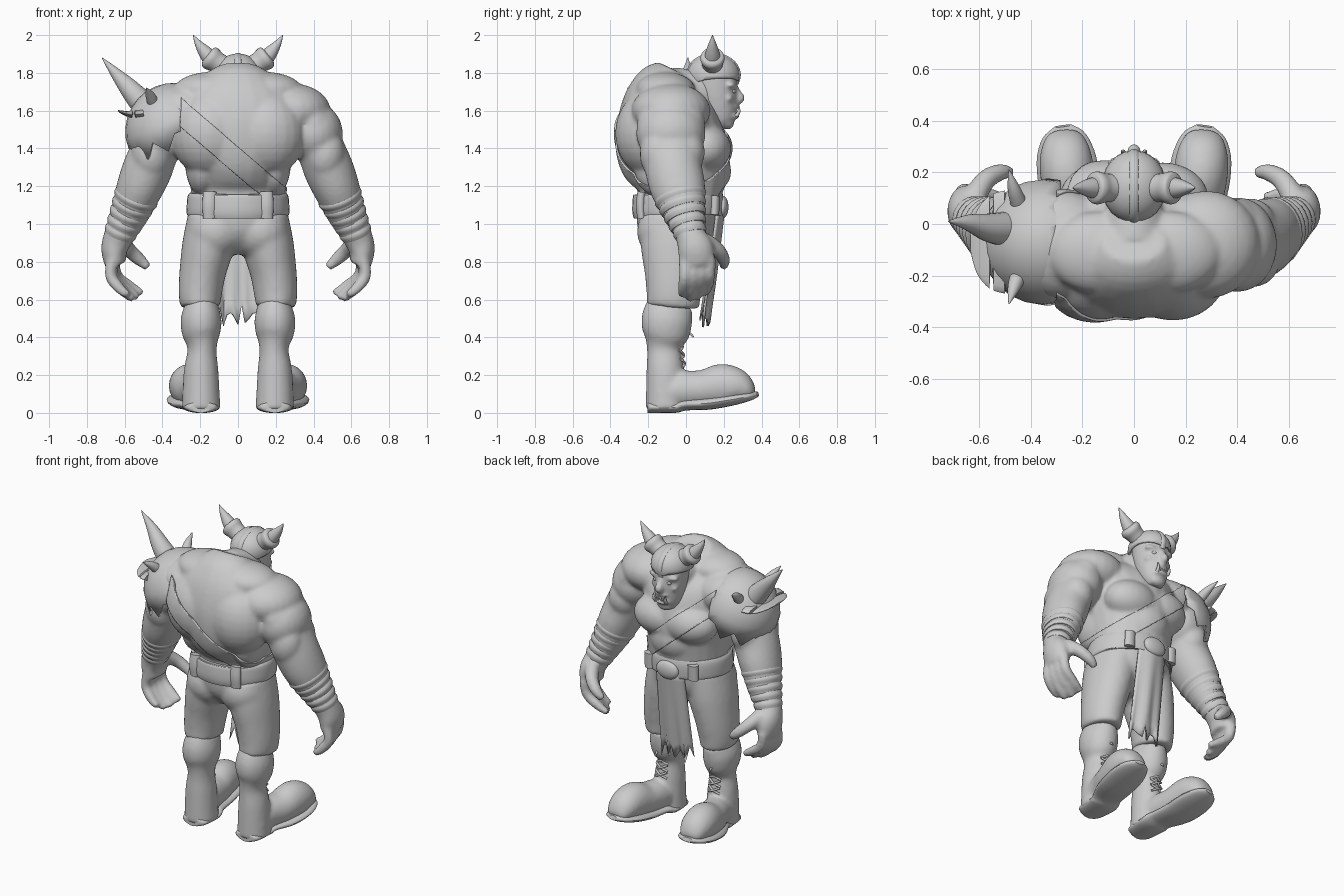
import bpy, bmesh, math
from mathutils import Vector, Matrix

if "Cube" in bpy.data.objects:
    bpy.data.objects.remove(bpy.data.objects["Cube"])

SIDES = (1, -1)
grey = bpy.data.materials.new("clay_grey")
grey.use_nodes = True
grey.diffuse_color = (0.6, 0.6, 0.6, 1)
grey.node_tree.nodes["Principled BSDF"].inputs["Base Color"].default_value = grey.diffuse_color


def spline(points, steps):
    """Smooth interpolation through the control rings."""
    pts = [points[0]] + list(points) + [points[-1]]
    out = []
    for a, b, c, d in zip(pts, pts[1:], pts[2:], pts[3:]):
        for k in range(steps):
            t = k / steps
            out.append([q + t * ((r - p) / 2 + t * (p - 2.5 * q + 2 * r - s / 2
                        + t * (3 * q - p - 3 * r + s) / 2)) for p, q, r, s in zip(a, b, c, d)])
    return out + [list(points[-1])]


def tube(bm, points, side=1, steps=4, seg=24):
    """Loft of elliptical rings; each point is x, y, z, width radius, depth radius."""
    rings = spline([(p[0] * side, *p[1:4], p[-1]) for p in points], steps)
    loops = []
    for i, (x, y, z, ra, rb) in enumerate(rings):
        before, after = rings[max(i - 1, 0)], rings[min(i + 1, len(rings) - 1)]
        t = (Vector(after[:3]) - Vector(before[:3])).normalized()
        u = (Vector((1, 0, 0)) - t * t.x).normalized()
        v = t.cross(u)
        ra, rb = max(ra, 0.002), max(rb, 0.002)
        angles = [math.tau * k / seg for k in range(seg)]
        loops.append([bm.verts.new(Vector((x, y, z)) + u * ra * math.cos(a) + v * rb * math.sin(a))
                      for a in angles])
    for low, high in zip(loops, loops[1:]):
        for k in range(seg):
            n = (k + 1) % seg
            bm.faces.new((low[k], low[n], high[n], high[k]))
    bm.faces.new(loops[0][::-1])
    bm.faces.new(loops[-1])


def ball(bm, centre, radii, side=1):
    place = Matrix.Translation((centre[0] * side, *centre[1:])) @ Matrix.Diagonal((*radii, 1))
    return bmesh.ops.create_uvsphere(bm, u_segments=24, v_segments=14, radius=1, matrix=place)["verts"]


def trim(bm, origin, normal):
    """Cut away everything on the side the normal points to."""
    bmesh.ops.bisect_plane(bm, geom=bm.verts[:] + bm.edges[:] + bm.faces[:],
                           plane_co=origin, plane_no=normal, clear_outer=True)


def finish(bm, name, voxel=0, thick=0):
    bmesh.ops.recalc_face_normals(bm, faces=bm.faces)
    for f in bm.faces:
        f.smooth = True
    for e in bm.edges:
        e.smooth = e.calc_face_angle(0) < 0.8
    mesh = bpy.data.meshes.new(name)
    bm.to_mesh(mesh)
    bm.free()
    mesh.materials.append(grey)
    obj = bpy.data.objects.new(name, mesh)
    bpy.context.collection.objects.link(obj)
    if voxel:
        fuse = obj.modifiers.new("fuse", "REMESH")
        fuse.mode, fuse.voxel_size, fuse.use_smooth_shade = "VOXEL", voxel, True
        soft = obj.modifiers.new("soften", "SMOOTH")
        soft.factor, soft.iterations = 0.5, 8
    if thick:
        shell = obj.modifiers.new("shell", "SOLIDIFY")
        shell.thickness, shell.offset = thick, 0
    return obj


# Upper body: torso, muscles, arms and hands fused together
bm = bmesh.new()
tube(bm, [(0, -.05, 1.0, .25, .21), (0, -.03, 1.17, .25, .225), (0, -.045, 1.3, .27, .275),
          (0, -.075, 1.42, .305, .29), (0, -.1, 1.55, .35, .27), (0, -.11, 1.66, .33, .225),
          (0, -.1, 1.75, .22, .165), (0, -.07, 1.82, .12, .085)])
tube(bm, [(0, -.06, 1.7, .13), (0, .06, 1.7, .11), (0, .16, 1.68, .08)])
ball(bm, (0, .1, 1.28), (.16, .13, .15))                # belly
for s in SIDES:
    ball(bm, (.15, -.19, 1.48), (.21, .185, .23), s)    # shoulder blade
    ball(bm, (.19, -.13, 1.32), (.09, .15, .17), s)     # back side muscle
    ball(bm, (.14, -.11, 1.71), (.2, .16, .095), s)     # neck muscle
    ball(bm, (.28, -.08, 1.6), (.21, .21, .145), s)     # shoulder bridge
    ball(bm, (.11, .1, 1.4), (.18, .14, .13), s)        # chest
    ball(bm, (.4, -.08, 1.48), (.155, .185, .165), s)   # shoulder
    ball(bm, (.45, .0, 1.38), (.1, .1, .12), s)         # upper arm front
    ball(bm, (.46, -.14, 1.37), (.105, .105, .14), s)   # upper arm back
    tube(bm, [(.3, -.09, 1.66, .1, .14), (.39, -.08, 1.54, .12, .18), (.43, -.08, 1.42, .125, .165),
              (.48, -.065, 1.29, .132, .152), (.525, -.04, 1.18, .122, .145), (.575, -.005, 1.05, .1, .11),
              (.625, .02, .95, .082, .08), (.655, .05, .87, .07, .095), (.65, .06, .79, .058, .092)], s)
    tube(bm, [(.62, .1, .91, .047), (.575, .17, .86, .04), (.52, .2, .81, .034), (.475, .2, .77, .022)], s)
    for k in range(4):                                  # fingers
        y = -.005 + .043 * k
        drop = .025 * abs(k - 1.3)
        tube(bm, [(.66, y, .82, .034), (.675 - .01 * k, y, .73, .032),
                  (.635 - .02 * k, y - .01, .65 + drop / 2, .03),
                  (.58 - .025 * k, y - .02, .59 + drop, .02)], s, seg=12)
body = finish(bm, "upper_body", voxel=.012)

# Diagonal chest strap cut from the body surface
bpy.context.view_layer.update()
skin = bpy.data.meshes.new_from_object(body.evaluated_get(bpy.context.evaluated_depsgraph_get()))
bm = bmesh.new()
bm.from_mesh(skin)
bpy.data.meshes.remove(skin)
tilt = Vector((.65, 0, .76))
trim(bm, tilt * .955, -tilt)
trim(bm, tilt * 1.07, tilt)
trim(bm, (0, 0, 1.1), (0, 0, -1))
for s in SIDES:
    trim(bm, (.3 * s, 0, 0), (s, 0, 0))
bm.normal_update()
for v, n in [(v, v.normal.copy()) for v in bm.verts]:
    v.co += n * .004
finish(bm, "chest_strap", thick=.01)

# Forearm wraps
bm = bmesh.new()
for s in SIDES:
    for k in range(5):
        t = k / 4
        c = Vector((.54 + .08 * t, -.03 + .05 * t, 1.14 - .18 * t))
        d = Vector((.35, .25, -.88)) * .026
        ra, rb = .12 - .032 * t, .14 - .05 * t
        tube(bm, [(*(c - d), ra * .92, rb * .92), (*c, ra, rb), (*(c + d), ra * .92, rb * .92)], s)
finish(bm, "forearm_wraps")

# Trousers
bm = bmesh.new()
tube(bm, [(0, -.05, .84, .12, .1), (0, -.05, .95, .25, .2), (0, -.045, 1.12, .25, .22)])
for s in SIDES:
    ball(bm, (.12, -.11, .96), (.15, .15, .15), s)
    tube(bm, [(.13, -.06, 1.03, .137, .185), (.16, -.06, .88, .137, .18), (.188, -.06, .74, .123, .16),
              (.2, -.065, .63, .115, .145), (.2, -.07, .56, .105, .14)], s)
finish(bm, "trousers", voxel=.014)

# Belt with loops and buckle
bm = bmesh.new()
tube(bm, [(0, -.045, 1.04, .262, .228), (0, -.045, 1.06, .272, .24), (0, -.04, 1.14, .268, .24),
          (0, -.04, 1.165, .255, .228)], seg=40)
for s in SIDES:
    tube(bm, [(.15, -.235, 1.03, .035, .022), (.15, -.24, 1.1, .038, .025), (.15, -.235, 1.17, .035, .022)], s)
    tube(bm, [(.16, .15, 1.05, .035, .025), (.16, .155, 1.15, .035, .025)], s)
ball(bm, (0, .195, 1.09), (.08, .03, .06))
finish(bm, "belt")

# Ragged loincloth
bm = bmesh.new()
cols, rows, grid = 12, 8, []
for i in range(rows + 1):
    t = i / rows
    row = []
    for j in range(cols + 1):
        w = j / cols - .5
        rag = (.04 * (j % 2) + .04 * math.sin(j * 2)) * t ** 6
        wave = .012 * math.sin(w * 14) * t
        row.append(bm.verts.new((w * (.2 + .03 * t), .205 - .085 * t + wave - .15 * w * w, 1.1 - .61 * t + rag)))
    grid.append(row)
for a, b in zip(grid, grid[1:]):
    for j in range(cols):
        bm.faces.new((a[j], a[j + 1], b[j + 1], b[j]))
finish(bm, "loincloth", thick=.012)

# Boots, soles and laces
for s, label in zip(SIDES, ("left", "right")):
    bm = bmesh.new()
    tube(bm, [(.19, -.08, .58, .085, .12), (.195, -.1, .5, .108, .135), (.195, -.105, .42, .102, .125),
              (.19, -.115, .34, .077, .092), (.195, -.11, .22, .092, .1), (.195, -.105, .02, .102, .109)], s)
    tube(bm, [(.2, -.14, .1, .09, .07), (.215, -.02, .12, .09, .1), (.24, .09, .125, .102, .102),
              (.258, .19, .143, .106, .117), (.265, .27, .138, .1, .097), (.27, .335, .11, .075, .055),
              (.272, .36, .1, .045, .025)], s)
    finish(bm, label + "_boot", voxel=.012)
    bm = bmesh.new()
    tube(bm, [(.195, -.205, .03, .05, .03), (.195, -.18, .03, .085, .03), (.195, -.06, .03, .098, .03),
              (.21, 0, .045, .095, .032), (.245, .12, .052, .115, .035), (.262, .25, .072, .116, .032),
              (.27, .34, .09, .085, .024), (.275, .38, .1, .035, .014)], s)
    finish(bm, label + "_sole")
    bm = bmesh.new()
    for k in range(5):
        z, y = .24 + .045 * k, -.01 - .006 * (k % 3)
        for flip in SIDES:
            tube(bm, [(.195 - .04 * flip, y - .01, z, .007), (.195, y + .004, z + .02, .007),
                      (.195 + .04 * flip, y - .01, z + .04, .007)], s, seg=8)
    tube(bm, [(.195, -.02, .42, .008), (.2, .02, .42, .007), (.2, .04, .4, .004)], s, seg=8)
    finish(bm, label + "_laces")

# Head with brow, nose and jaw
bm = bmesh.new()
tube(bm, [(0, .2, 1.51, .045, .045), (0, .19, 1.55, .075, .075), (0, .17, 1.63, .095, .105),
          (0, .155, 1.72, .105, .118), (0, .15, 1.82, .105, .115), (0, .14, 1.87, .08, .08)])
tube(bm, [(0, .255, 1.73, .018), (0, .275, 1.69, .021), (0, .285, 1.665, .027), (0, .262, 1.65, .022)])
ball(bm, (0, .22, 1.535), (.055, .035, .035))
ball(bm, (0, .25, 1.62), (.05, .03, .018))
ball(bm, (0, .25, 1.57), (.055, .035, .016))
for s in SIDES:
    ball(bm, (.05, .235, 1.735), (.055, .03, .02), s)
    ball(bm, (.06, .22, 1.665), (.035, .03, .025), s)
finish(bm, "head", voxel=.009)

bm = bmesh.new()
for s in SIDES:
    ball(bm, (.047, .248, 1.703), (.018, .014, .014), s)
finish(bm, "eyes")

bm = bmesh.new()
for s in SIDES:
    tube(bm, [(.04, .265, 1.57, .011), (.042, .28, 1.595, .009), (.045, .28, 1.625, .002)], s, seg=10)
    for k in range(2):
        x = .01 + .015 * k
        tube(bm, [(x, .27, 1.575, .007), (x, .275, 1.6, .003)], s, seg=8)
finish(bm, "teeth")

# Helmet cap with a peaked front and a raised ridge
bm = bmesh.new()
ball(bm, (0, .145, 1.785), (.12, .135, .112))
for s in SIDES:
    trim(bm, (0, .15, 1.74), (.25 * s, .1, -1))
finish(bm, "helmet", thick=.012)
bm = bmesh.new()
arc = [math.radians(a) for a in range(-25, 200, 25)]
tube(bm, [(0, .145 + .134 * math.cos(a), 1.787 + .108 * math.sin(a), .02, .012) for a in arc], seg=10)
finish(bm, "helmet_ridge")

# Horns in their sockets
bm = bmesh.new()
for s in SIDES:
    tube(bm, [(.06, .14, 1.825, .055), (.11, .14, 1.855, .056), (.14, .14, 1.875, .064),
              (.157, .14, 1.886, .058), (.165, .14, 1.892, .035)], s)
finish(bm, "horn_sockets")
bm = bmesh.new()
for s in SIDES:
    tube(bm, [(.14, .14, 1.87, .045), (.175, .14, 1.91, .036), (.21, .14, 1.955, .02), (.237, .14, 2, .002)], s)
finish(bm, "horns")

# Shoulder guard: a tilted dome, cut straight at the neck side, with a jagged outer rim
bm = bmesh.new()
dome = ball(bm, (0, 0, 0), (1, 1, 1))
bmesh.ops.delete(bm, geom=[v for v in dome if v.co.z < -.01], context="VERTS")
for v in bm.verts:
    if v.co.z < .01:
        tooth = round(math.atan2(v.co.y, v.co.x) / math.tau * 24) % 2
        v.co.z = -.05 - .3 * tooth * (v.co.x < 0)
axes = Matrix(((.93, 0, -.37), (0, 1, 0), (.37, 0, .93))).to_4x4()
bm.transform(Matrix.Translation((-.34, -.07, 1.49)) @ axes @ Matrix.Diagonal((.25, .24, .25, 1)))
trim(bm, (-.285, 0, 0), (1, 0, 0))
finish(bm, "shoulder_guard", thick=.014)

# Flared lip on the outside of the guard
bm = bmesh.new()
tube(bm, [(-.5, -.07, 1.585, .03, .2), (-.56, -.07, 1.58, .02, .18), (-.61, -.07, 1.59, .01, .12),
          (-.635, -.07, 1.6, .004, .03)])
finish(bm, "shoulder_guard_lip")

# Shoulder guard spikes
bm = bmesh.new()
tube(bm, [(-.48, -.02, 1.61, .07), (-.56, -.015, 1.7, .056), (-.64, .005, 1.79, .032), (-.72, .01, 1.88, .002)])
for y, tip in ((-.18, -.31), (.06, .21)):
    tube(bm, [(-.44, y, 1.62, .034), (-.465, (y + tip) / 2, 1.68, .025), (-.485, tip, 1.72, .002)])
finish(bm, "shoulder_spikes")
